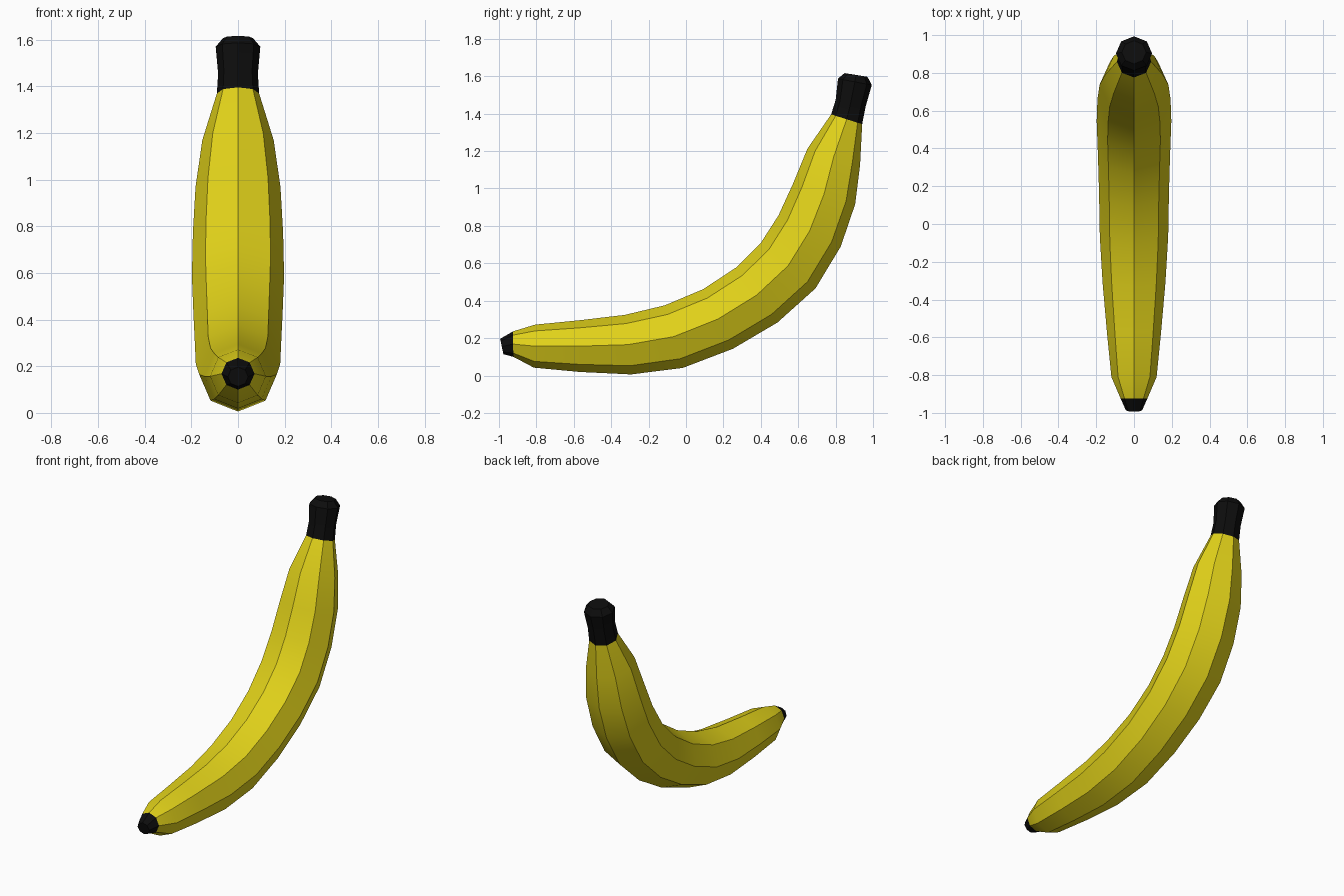
import bpy, bmesh, math
from mathutils import Vector

if "Cube" in bpy.data.objects:
    bpy.data.objects.remove(bpy.data.objects["Cube"])

# Spine of the fruit: (y, z, radius), blossom tip to stem
SPINE = [(-0.985, 0.155, 0.042), (-0.924, 0.168, 0.068), (-0.81, 0.157, 0.115),
         (-0.57, 0.157, 0.138), (-0.31, 0.165, 0.16), (-0.065, 0.208, 0.174),
         (0.171, 0.302, 0.178), (0.378, 0.43, 0.184), (0.546, 0.587, 0.19),
         (0.661, 0.773, 0.186), (0.738, 0.97, 0.175), (0.79, 1.17, 0.147),
         (0.859, 1.37, 0.087), (0.88, 1.455, 0.082), (0.903, 1.57, 0.092),
         (0.909, 1.607, 0.062)]
SIDES = 8
WIDEN = 1.04  # slightly wider across than deep


def ring(i):
    """Octagon perpendicular to the spine at station i."""
    y, z, r = SPINE[i]
    a, b = SPINE[max(i - 1, 0)], SPINE[min(i + 1, len(SPINE) - 1)]
    t = Vector((0, b[0] - a[0], b[1] - a[1])).normalized()
    up = Vector((0, -t.z, t.y))
    pts = []
    for k in range(SIDES):
        ang = math.tau * k / SIDES
        pts.append(Vector((WIDEN * r * math.sin(ang), y, z)) + up * r * math.cos(ang))
    return pts


def tube(name, first, last, color, cap_start=False, cap_end=False):
    bm = bmesh.new()
    rings = [[bm.verts.new(p) for p in ring(i)] for i in range(first, last + 1)]
    for a, b in zip(rings, rings[1:]):
        for k in range(SIDES):
            n = (k + 1) % SIDES
            bm.faces.new((a[k], a[n], b[n], b[k]))
    if cap_start:
        bm.faces.new(rings[0][::-1])
    if cap_end:
        bm.faces.new(rings[-1])
    # Orient faces away from the local spine
    for f in bm.faces:
        c = f.calc_center_median()
        near = min(SPINE[1:-1], key=lambda s: (c.y - s[0]) ** 2 + (c.z - s[1]) ** 2)
        f.normal_update()
        if f.normal.dot(c - Vector((0, near[0], near[1]))) < 0:
            f.normal_flip()
    mesh = bpy.data.meshes.new(name)
    bm.to_mesh(mesh)
    bm.free()
    mat = bpy.data.materials.new(name + "_color")
    mat.diffuse_color = color
    mat.use_nodes = True
    mat.node_tree.nodes["Principled BSDF"].inputs["Base Color"].default_value = mat.diffuse_color
    mesh.materials.append(mat)
    ob = bpy.data.objects.new(name, mesh)
    bpy.context.collection.objects.link(ob)
    # Smooth along the length, sharp ridges between the sides
    bpy.ops.object.select_all(action='DESELECT')
    ob.select_set(True)
    bpy.context.view_layer.objects.active = ob
    bpy.ops.object.shade_smooth_by_angle(angle=math.radians(32))
    return ob


YELLOW = (0.75, 0.64, 0.01, 1)
BLACK = (0.004, 0.004, 0.004, 1)
last = len(SPINE) - 1
tube("blossom_tip", 0, 1, BLACK, cap_start=True)
tube("peel", 1, 12, YELLOW)
tube("stem", 12, last, BLACK, cap_end=True)
